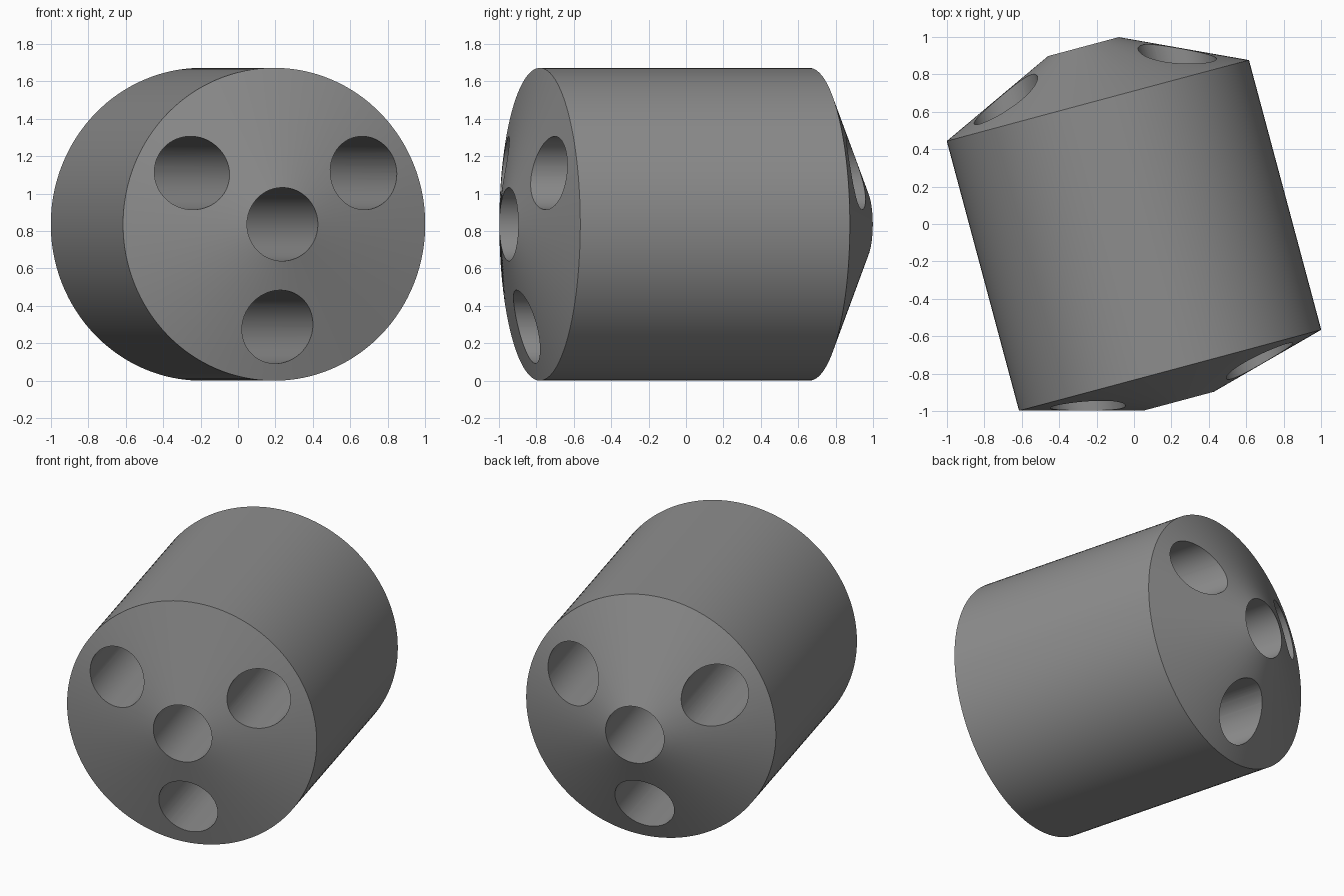
import bpy, bmesh, math
from mathutils import Matrix

if "Cube" in bpy.data.objects:
    bpy.data.objects.remove(bpy.data.objects["Cube"])

R, BORE = 0.836, 0.196          # outer radius, hole radius
HALF = 0.746                    # half length of the straight barrel
PITCH = 0.548                   # distance of the outer holes from the axis
FRONT = (R - BORE) * math.tan(math.radians(15))
BACK = (R - BORE) * math.tan(math.radians(25))

steel = bpy.data.materials.new("grey")
steel.diffuse_color = (0.27, 0.27, 0.27, 1)
steel.use_nodes = True
steel.node_tree.nodes["Principled BSDF"].inputs["Base Color"].default_value = steel.diffuse_color


def to_object(name, bm):
    bmesh.ops.recalc_face_normals(bm, faces=bm.faces)
    mesh = bpy.data.meshes.new(name)
    bm.to_mesh(mesh)
    bm.free()
    mesh.materials.append(steel)
    ob = bpy.data.objects.new(name, mesh)
    bpy.context.collection.objects.link(ob)
    return ob


# Barrel with conical ends and central bore: profile (radius, y) spun about y
profile = [(BORE, -HALF - FRONT), (R, -HALF), (R, HALF), (BORE, HALF + BACK)]
SEG = 128
bm = bmesh.new()
rings = []
for i in range(SEG):
    a = 2 * math.pi * i / SEG
    rings.append([bm.verts.new((r * math.cos(a), y, r * math.sin(a))) for r, y in profile])
for i in range(SEG):
    p, q = rings[i], rings[(i + 1) % SEG]
    for j in range(4):
        k = (j + 1) % 4
        bm.faces.new((p[j], p[k], q[k], q[j]))
barrel = to_object("barrel", bm)

# Three outer through holes, evenly spaced around the axis
bm = bmesh.new()
for deg in (30, 150, 270):
    a = math.radians(deg)
    place = (Matrix.Translation((PITCH * math.cos(a), 0, PITCH * math.sin(a)))
             @ Matrix.Rotation(math.pi / 2, 4, 'X'))
    bmesh.ops.create_cone(bm, cap_ends=True, segments=64, radius1=BORE,
                          radius2=BORE, depth=3, matrix=place)
cutter = to_object("hole_cutter", bm)
cutter.hide_render = True

bpy.context.view_layer.objects.active = barrel
barrel.select_set(True)
cutter.select_set(False)
mod = barrel.modifiers.new("holes", 'BOOLEAN')
mod.operation = 'DIFFERENCE'
mod.solver = 'EXACT'
mod.object = cutter
bpy.ops.object.modifier_apply(modifier=mod.name)
bpy.data.objects.remove(cutter)

bpy.ops.object.shade_smooth_by_angle(angle=math.radians(30))

# Turn the barrel about the vertical and rest it on the ground
barrel.rotation_euler.z = math.radians(15)
barrel.location = (0, -0.061, R)
